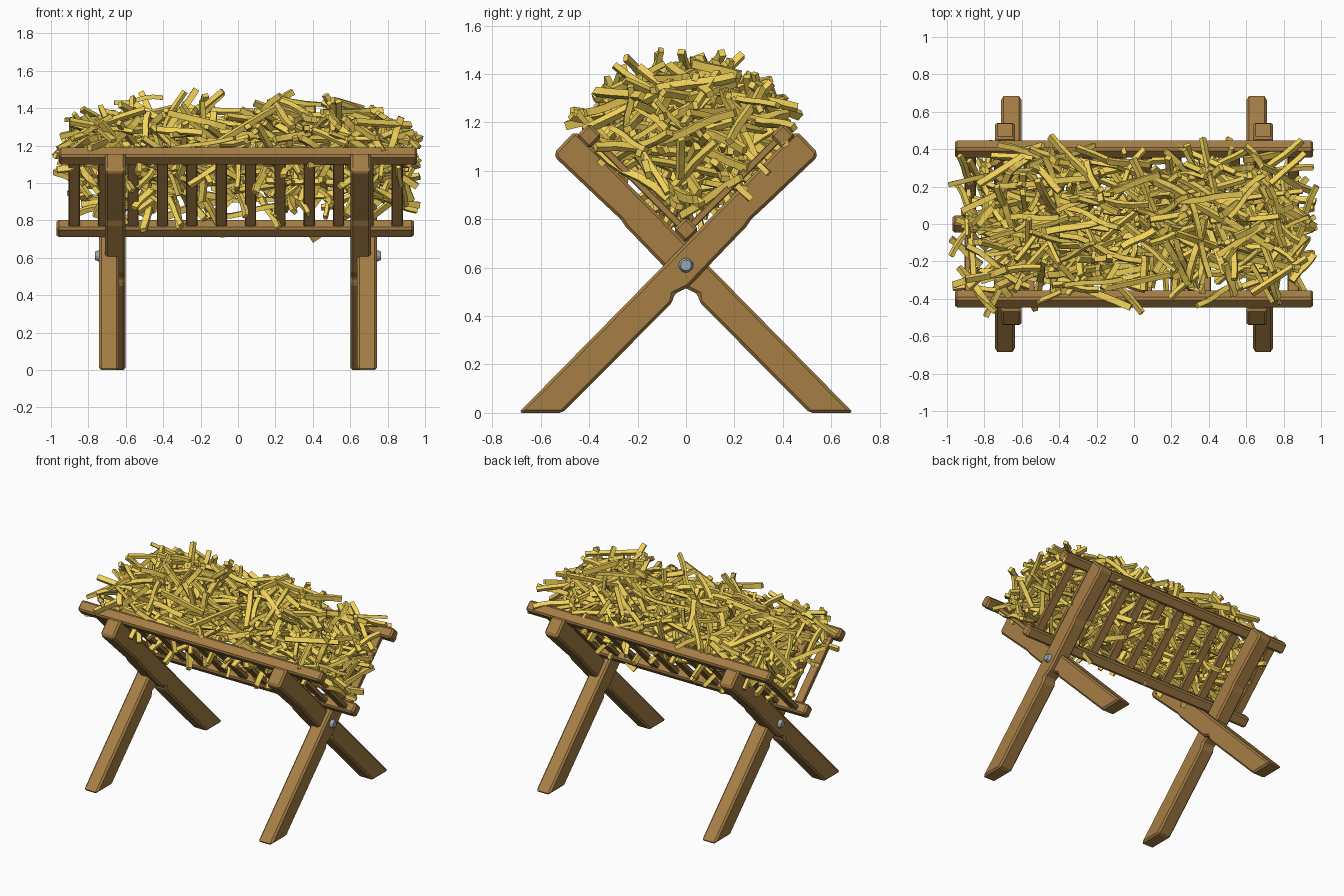
import bpy, bmesh, math, random
from mathutils import Vector, Matrix

if "Cube" in bpy.data.objects:
    bpy.data.objects.remove(bpy.data.objects["Cube"])

random.seed(5)


def material(name, color):
    m = bpy.data.materials.new(name)
    m.diffuse_color = (*color, 1)
    m.use_nodes = True
    m.node_tree.nodes["Principled BSDF"].inputs["Base Color"].default_value = m.diffuse_color
    return m


WOOD = material("wood", (0.38, 0.21, 0.06))
STRAW = material("straw", (0.88, 0.64, 0.10))
STEEL = material("steel", (0.33, 0.40, 0.45))


def finish(name, bm, mat=None, bevel=0):
    bmesh.ops.recalc_face_normals(bm, faces=bm.faces)
    me = bpy.data.meshes.new(name)
    bm.to_mesh(me)
    bm.free()
    ob = bpy.data.objects.new(name, me)
    bpy.context.collection.objects.link(ob)
    if mat:
        me.materials.append(mat)
    if bevel:
        mod = ob.modifiers.new("worn_edges", 'BEVEL')
        mod.width, mod.segments, mod.limit_method = bevel, 1, 'ANGLE'
    return ob


def box(name, center, size, tilt, bevel):
    bm = bmesh.new()
    mat = (Matrix.Translation(center) @ Matrix.Rotation(math.radians(tilt), 4, 'X')
           @ Matrix.Diagonal((*size, 1)))
    bmesh.ops.create_cube(bm, size=1, matrix=mat)
    return finish(name, bm, WOOD, bevel)


# Crossed legs: one slanted profile, mirrored in y and in x
PROFILE = [(-0.692, 0), (-0.51, 0), (-0.055, 0.458), (-0.05, 0.49), (0.01, 0.52), (0.25, 0.77),
           (0.27, 0.80), (0.34, 0.865), (0.535, 1.05), (0.545, 1.075), (0.46, 1.163), (0.43, 1.14)]


def leg(name, x0, x1, flip):
    bm = bmesh.new()
    f = bm.faces.new([bm.verts.new((x0, y * flip, z)) for y, z in PROFILE])
    ext = bmesh.ops.extrude_face_region(bm, geom=[f])
    bmesh.ops.translate(bm, vec=(x1 - x0, 0, 0),
                        verts=[v for v in ext["geom"] if isinstance(v, bmesh.types.BMVert)])
    finish(name, bm, WOOD, 0.012)


for side, s in (("left", -1), ("right", 1)):
    leg(side + "_outer_leg", 0.637 * s, 0.743 * s, 1)
    leg(side + "_inner_leg", 0.602 * s, 0.71 * s, -1)
    # Bolt head through the crossing
    bm = bmesh.new()
    bmesh.ops.create_cone(bm, cap_ends=True, segments=12, radius1=0.034, radius2=0.022,
                          depth=0.03, matrix=Matrix.Translation((0.75 * s, 0, 0.61))
                          @ Matrix.Rotation(math.pi / 2 * s, 4, 'Y'))
    finish(side + "_bolt", bm, STEEL)

# Rails, square bars standing on edge
box("bottom_rail", (-0.015, 0, 0.757), (1.91, 0.076, 0.076), 45, 0.012)
for side, s in (("front", -1), ("back", 1)):
    box(side + "_top_rail", (0, 0.4 * s, 1.144), (1.915, 0.076, 0.076), 45, 0.012)
    # Slats forming the V-shaped basket
    for i in range(12):
        box(f"{side}_slat_{i + 1}", (-0.875 + 0.157 * i, 0.2 * s, 0.951),
            (0.06, 0.03, 0.52), -45 * s, 0.004)


# Hay heap: V-shaped below, domed above
def inside(p, slack):
    x, y, z = p
    if abs(x) > 0.985 or abs(y) > 0.46 + slack:
        return False
    h = 0.30 - 0.20 * x ** 4 - 0.06 * math.exp(-(x / 0.15) ** 2)
    top = 1.15 + h * (1 - min(1, abs(y) / 0.5) ** 2.5)
    return abs(y) + 0.78 - slack * 1.5 < z < top + slack


def curve_points(p, d, length):
    bend = Vector([random.gauss(0, 0.1) for _ in range(3)])
    pts = [p - d * length / 2]
    for k in range(5):
        d = (d + bend * (1 if k < 3 else -1)).normalized()
        pts.append(pts[-1] + d * length / 5)
    return pts


def heap_strand():
    while True:
        p = Vector((random.uniform(-0.97, 0.97), random.uniform(-0.46, 0.46),
                    random.uniform(0.78, 1.46)))
        slack = random.choice((0.0, 0.02, 0.04, 0.06, 0.09))
        if not inside(p, 0):
            continue
        d = Vector((random.gauss(0, 1.15), random.gauss(0, 0.75), random.gauss(0, 0.75))).normalized()
        pts = curve_points(p, d, random.uniform(0.18, 0.50))
        if all(inside(q, slack) for q in pts):
            return pts


def poking_strand():
    # Sticks out between two slats
    s, u = random.choice((-1, 1)), random.uniform(0.05, 0.36)
    p = Vector((-0.797 + 0.157 * random.randint(0, 10), u * s, u + 0.77))
    d = Vector((random.gauss(0, 0.35), s, -0.9 + random.gauss(0, 0.3))).normalized()
    return curve_points(p, d, random.uniform(0.14, 0.26))


bm = bmesh.new()
for n in range(575):
    pts = poking_strand() if n < 45 else heap_strand()
    w, t = random.uniform(0.014, 0.018), random.uniform(0.010, 0.014)
    ref = Vector([random.gauss(0, 1) for _ in range(3)])
    rings = []
    for i, p in enumerate(pts):
        d = (pts[min(i + 1, 5)] - pts[max(i - 1, 0)]).normalized()
        a = d.cross(ref).normalized()
        b = d.cross(a)
        rings.append([bm.verts.new(p + a * w * u + b * t * v)
                      for u, v in ((1, 1), (-1, 1), (-1, -1), (1, -1))])
    for r0, r1 in zip(rings, rings[1:]):
        for j in range(4):
            k = (j + 1) % 4
            bm.faces.new((r0[j], r0[k], r1[k], r1[j]))
    bm.faces.new(rings[0][::-1])
    bm.faces.new(rings[-1])
finish("hay", bm, STRAW)
